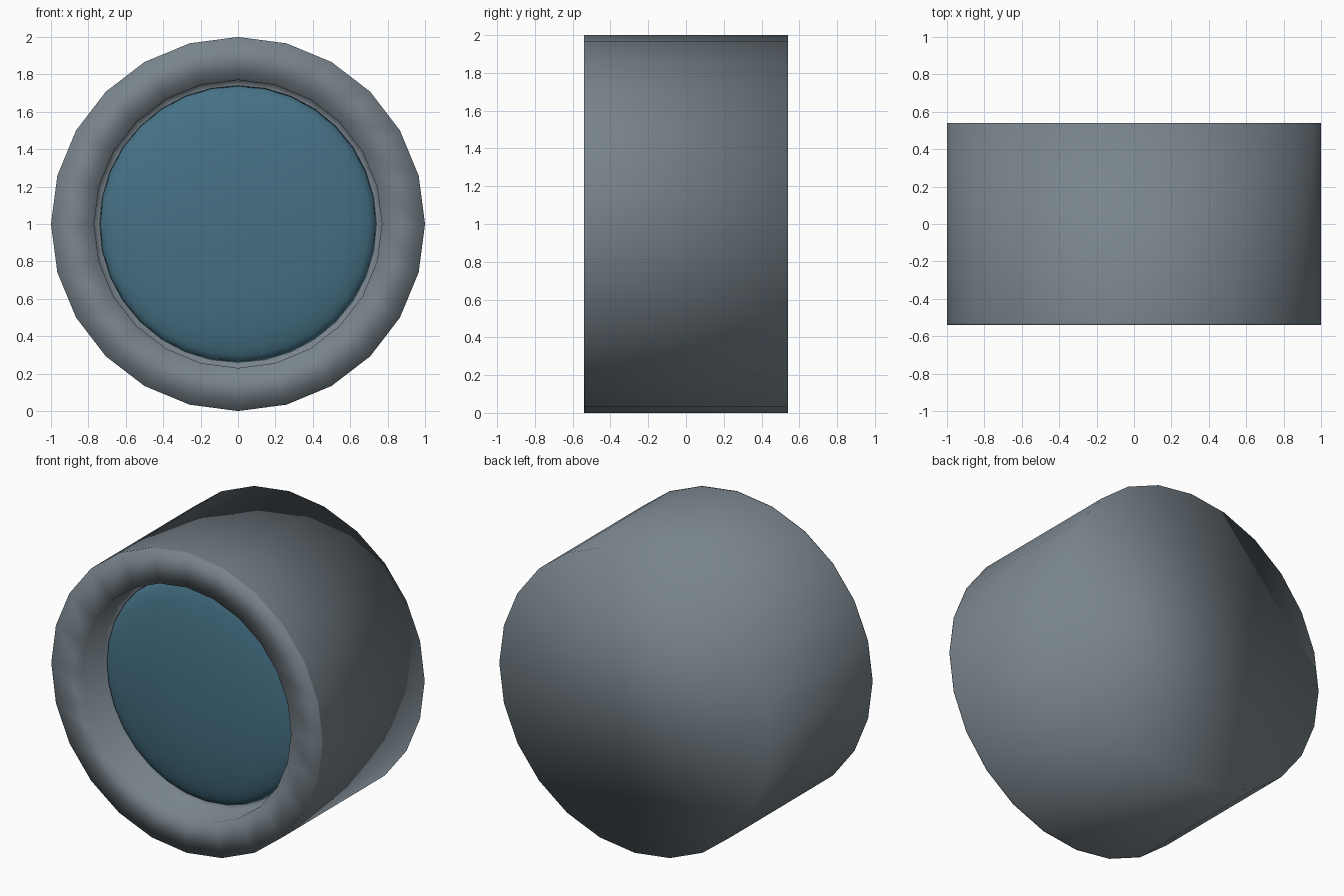
import bpy, bmesh, math

cube = bpy.data.objects.get("Cube")
if cube:
    bpy.data.objects.remove(cube, do_unlink=True)

CENTRE_Z = 1.0


def material(name, rgb):
    mat = bpy.data.materials.new(name)
    mat.use_nodes = True
    colour = (*rgb, 1.0)
    mat.diffuse_color = colour
    mat.node_tree.nodes["Principled BSDF"].inputs["Base Color"].default_value = colour
    return mat


def revolve(name, profile, sides, mat):
    """Turn (radius, y) points around the front-back axis and cap both ends."""
    bm = bmesh.new()
    rings = []
    for radius, y in profile:
        ring = []
        for i in range(sides):
            a = math.tau * i / sides
            ring.append(bm.verts.new((radius * math.cos(a), y,
                                      CENTRE_Z + radius * math.sin(a))))
        rings.append(ring)
    for a, b in zip(rings, rings[1:]):
        for i in range(sides):
            j = (i + 1) % sides
            bm.faces.new((a[i], a[j], b[j], b[i]))
    bm.faces.new(rings[0])
    bm.faces.new(rings[-1])
    bmesh.ops.recalc_face_normals(bm, faces=bm.faces)
    for face in bm.faces:
        face.smooth = True
    mesh = bpy.data.meshes.new(name)
    bm.to_mesh(mesh)
    bm.free()
    mesh.materials.append(mat)
    obj = bpy.data.objects.new(name, mesh)
    bpy.context.collection.objects.link(obj)
    return obj


grey = material("slate grey", (0.19, 0.23, 0.26))
teal = material("dark teal", (0.06, 0.165, 0.235))

# Drum housing: closed back, straight side, flat rim, straight recess and floor
revolve("housing", [(1.0, 0.54), (1.0, -0.53), (1.0, -0.54), (0.77, -0.54),
                    (0.77, -0.32), (0.735, -0.32)], 24, grey)

# Lens: the front half of a flattened ball, seated on the recess floor
LENS_RADIUS, LENS_BULGE, LENS_Y, STEPS = 0.74, 0.12, -0.32, 10
lens_profile = []
for k in range(STEPS):
    t = math.pi / 2 * k / STEPS
    lens_profile.append((LENS_RADIUS * math.cos(t), LENS_Y - LENS_BULGE * math.sin(t)))
revolve("lens", lens_profile, 32, teal)
